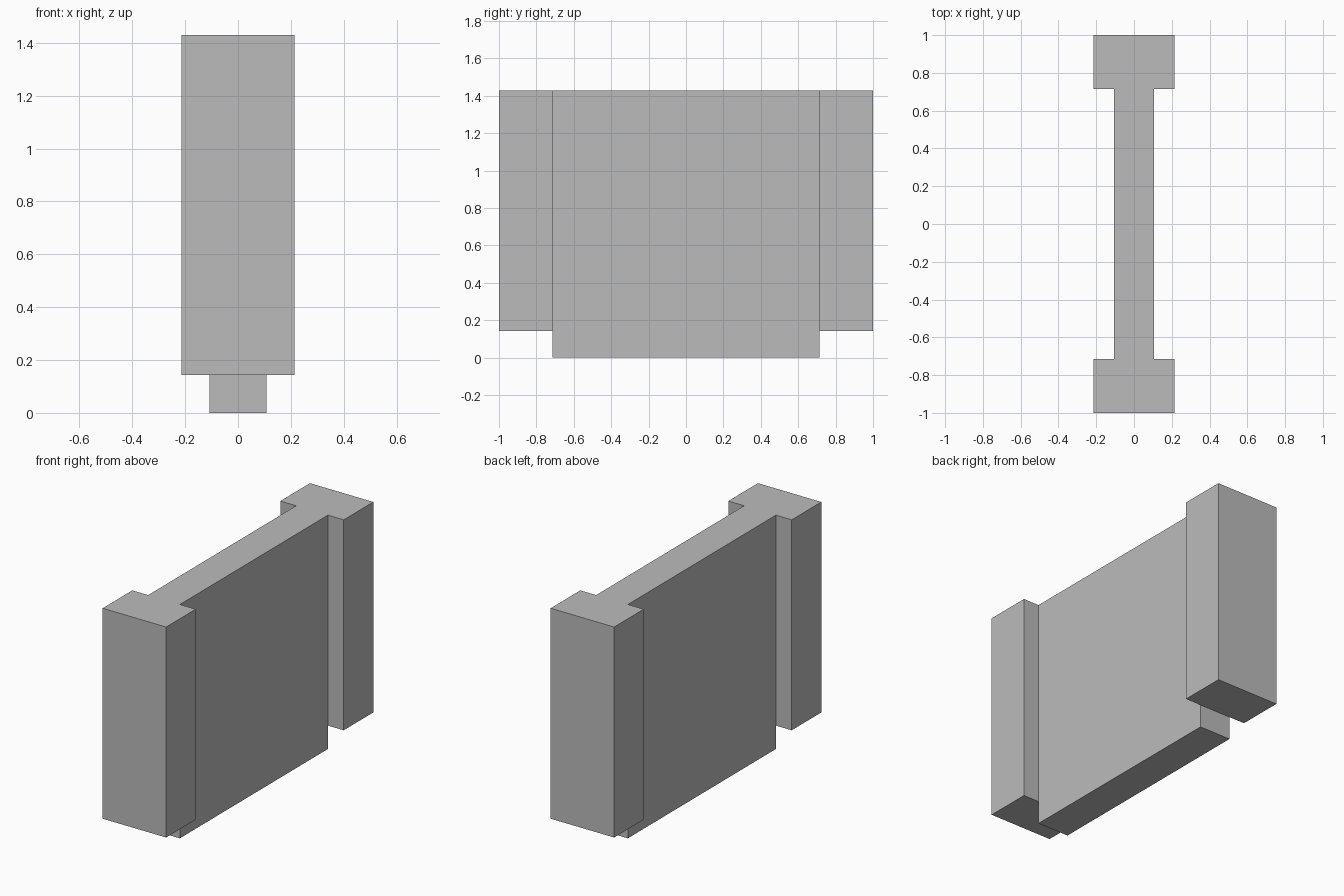
import bpy
import bmesh

cube = bpy.data.objects.get("Cube")
if cube:
    bpy.data.objects.remove(cube, do_unlink=True)

U = 1 / 7                                  # base module of the design
WEB, POST = 0.75 * U, 1.5 * U              # half thickness of panel and posts
SHOULDER, END = 5 * U, 7 * U               # half lengths of panel and whole
POST_BASE, TOP = U, 10 * U

grey = bpy.data.materials.new("plain grey")
grey.use_nodes = True
colour = (0.5, 0.5, 0.5, 1)
grey.diffuse_color = colour
grey.node_tree.nodes["Principled BSDF"].inputs["Base Color"].default_value = colour

bm = bmesh.new()


def move_up(geom, dz):
    verts = {v for v in geom if isinstance(v, bmesh.types.BMVert)}
    bmesh.ops.translate(bm, verts=list(verts), vec=(0, 0, dz))


# I-shaped plan: the panel web, with a post at each end
corner = {(sx, sy): bm.verts.new((sx * WEB, sy * SHOULDER, POST_BASE))
          for sx in (-1, 1) for sy in (-1, 1)}
web = bm.faces.new([corner[k] for k in ((-1, -1), (1, -1), (1, 1), (-1, 1))])
plan = [web]
for s in (-1, 1):
    outer = [bm.verts.new((x, s * y, POST_BASE)) for x, y in
             ((POST, SHOULDER), (POST, END), (-POST, END), (-POST, SHOULDER))]
    loop = [corner[1, s]] + outer + [corner[-1, s]]
    plan.append(bm.faces.new(loop if s > 0 else loop[::-1]))

# Raise the plan to full height
raised = bmesh.ops.extrude_face_region(bm, geom=plan, use_keep_orig=True)
move_up(raised["geom"], TOP - POST_BASE)

# Extend only the panel down to the ground, below the posts
bm.faces.ensure_lookup_table()
foot = next(f for f in bm.faces
            if f.calc_center_median().length < POST_BASE + 0.01
            and abs(f.normal.z) > 0.9)
dropped = bmesh.ops.extrude_discrete_faces(bm, faces=[foot])
move_up([v for f in dropped["faces"] for v in f.verts], -POST_BASE)

# Merge coplanar faces into clean flat sides
bmesh.ops.recalc_face_normals(bm, faces=bm.faces[:])
bmesh.ops.dissolve_limit(bm, angle_limit=0.01, verts=bm.verts[:], edges=bm.edges[:])

mesh = bpy.data.meshes.new("panel_with_end_posts")
bm.to_mesh(mesh)
bm.free()
mesh.materials.append(grey)
panel = bpy.data.objects.new("panel_with_end_posts", mesh)
bpy.context.collection.objects.link(panel)
